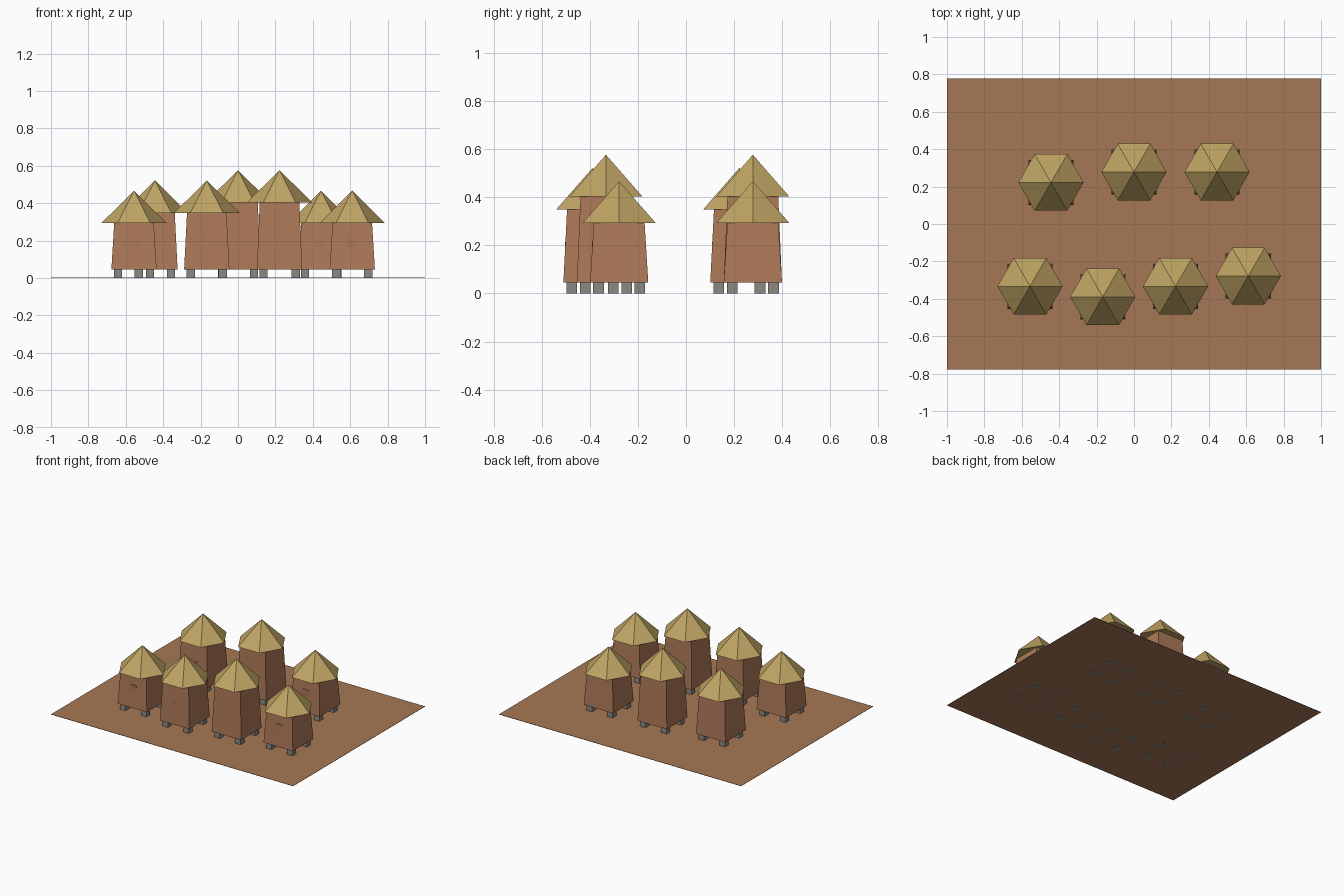
import bpy, bmesh, math
from mathutils import Matrix

if "Cube" in bpy.data.objects:
    bpy.data.objects.remove(bpy.data.objects["Cube"])


def to_linear(c):
    c /= 255
    return c / 12.92 if c <= 0.04045 else ((c + 0.055) / 1.055) ** 2.4


def material(name, *rgb):
    m = bpy.data.materials.new(name)
    m.diffuse_color = [to_linear(c) for c in rgb] + [1]
    m.use_nodes = True
    m.node_tree.nodes["Principled BSDF"].inputs["Base Color"].default_value = m.diffuse_color
    return m


MUD = material("mud wall", 173, 121, 88)
EARTH = material("red earth", 166, 119, 85)
STRAW = material("straw", 192, 165, 100)
STONE = material("grey stone", 140, 135, 130)


def finish(name, bm, mat):
    mesh = bpy.data.meshes.new(name)
    bm.to_mesh(mesh)
    bm.free()
    mesh.materials.append(mat)
    obj = bpy.data.objects.new(name, mesh)
    bpy.context.collection.objects.link(obj)
    return obj


def box(name, lo, hi, mat):
    bm = bmesh.new()
    size = [b - a for a, b in zip(lo, hi)]
    mid = [(a + b) / 2 for a, b in zip(lo, hi)]
    bmesh.ops.create_cube(bm, size=1, matrix=Matrix.Translation(mid) @ Matrix.Diagonal((*size, 1)))
    return finish(name, bm, mat)


def cone(name, x, y, z0, z1, r0, r1, sides, turn, mat):
    bm = bmesh.new()
    bmesh.ops.create_cone(bm, cap_ends=True, segments=sides, radius1=r0, radius2=r1, depth=z1 - z0,
                          matrix=Matrix.Translation((x, y, (z0 + z1) / 2)) @ Matrix.Rotation(turn, 4, 'Z'))
    return finish(name, bm, mat)


def granary(i, x, y, eave):
    # four stone feet
    for sx in (-1, 1):
        for sy in (-1, 1):
            cx, cy, h = x + sx * 0.086, y + sy * 0.086, 0.0222
            box(f"foot_{i}", (cx - h, cy - h, 0), (cx + h, cy + h, 0.05), STONE)
    # tapered square mud body
    q = math.sqrt(2)
    cone(f"body_{i}", x, y, 0.046, eave + 0.005, 0.121 * q, 0.1055 * q, 4, math.pi / 4, MUD)
    # shallow hatch emerging from the sloping front wall
    box(f"hatch_{i}", (x - 0.027, y - 0.1136, 0.14), (x + 0.027, y - 0.10, 0.214), MUD)
    # hexagonal thatch with corners on the x axis
    cone(f"thatch_roof_{i}", x, y, eave, eave + 0.173, 0.1745, 0, 6, math.pi / 6, STRAW)


# ground sheet
box("ground", (-1, -0.778, 0.001), (1, 0.778, 0.003), EARTH)

# granaries: x, y in plan and eave height
LOW, MID, TALL = 0.294, 0.349, 0.404
for i, spot in enumerate([(-0.444, 0.222, MID), (0, 0.278, TALL), (0.444, 0.278, LOW),
                          (-0.556, -0.333, LOW), (-0.167, -0.389, MID),
                          (0.222, -0.333, TALL), (0.611, -0.278, LOW)], 1):
    granary(i, *spot)
